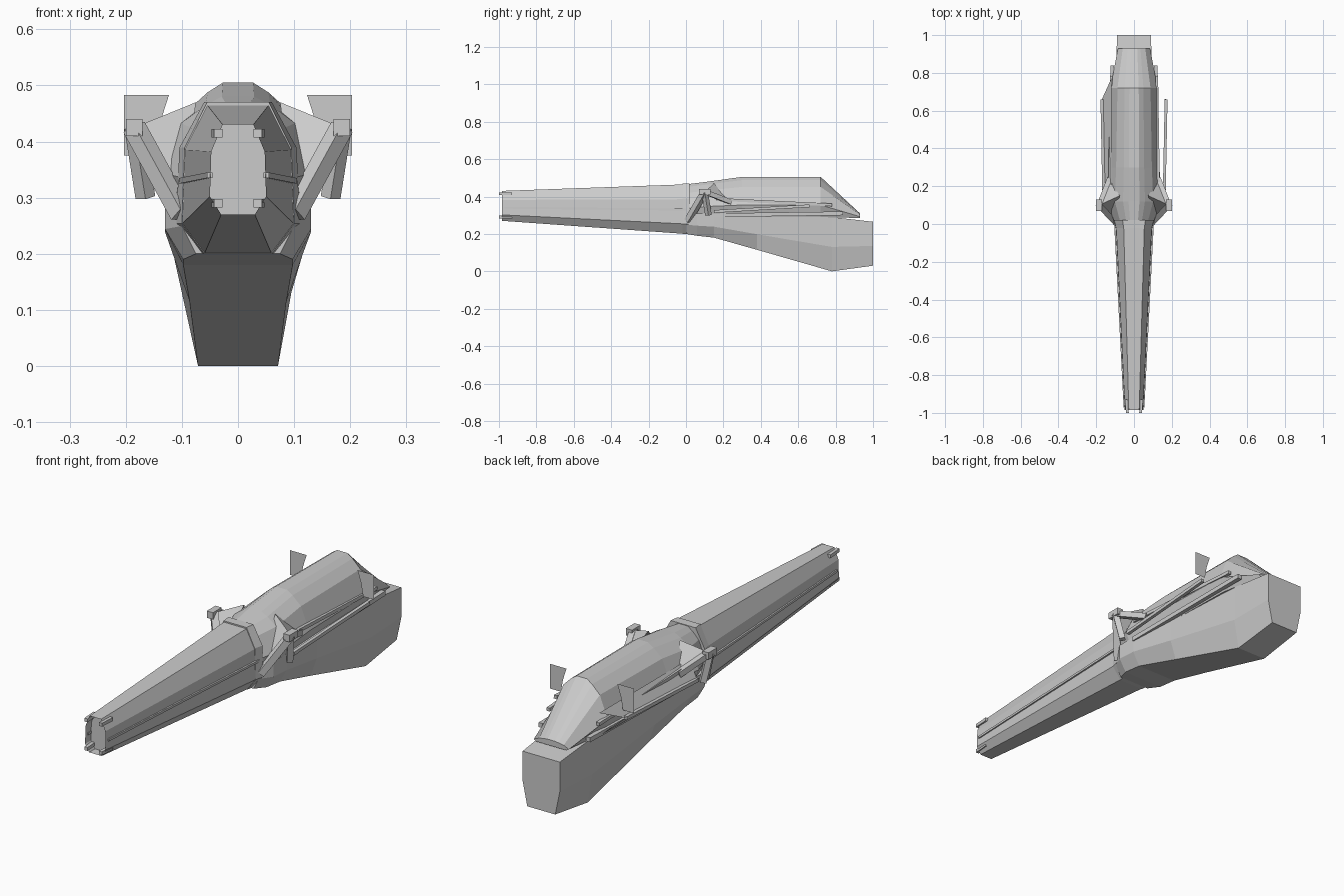
import bpy, bmesh
from mathutils import Vector

default = bpy.data.objects.get("Cube")
if default:
    bpy.data.objects.remove(default, do_unlink=True)


def finish(name, bm, mirrored=False):
    """Turn the bmesh into an object, optionally mirrored left to right."""
    bmesh.ops.recalc_face_normals(bm, faces=bm.faces)
    mesh = bpy.data.meshes.new(name)
    bm.to_mesh(mesh)
    bm.free()
    obj = bpy.data.objects.new(name, mesh)
    bpy.context.collection.objects.link(obj)
    if mirrored:
        obj.modifiers.new("Mirror", "MIRROR").use_axis[0] = True
    return obj


def loft(name, shape, stations, recess=0):
    """Skin one symmetric section along y.

    shape: (fraction of half width, fraction of height), bottom to top.
    stations: (y, half width, bottom, top).
    """
    bm = bmesh.new()
    outline = shape + [(-across, up) for across, up in reversed(shape)]
    rings = [
        [bm.verts.new((across * width, y, bottom + up * (top - bottom)))
         for across, up in outline]
        for y, width, bottom, top in stations
    ]
    for ring, following in zip(rings, rings[1:]):
        for i in range(len(ring)):
            bm.faces.new((ring[i - 1], ring[i], following[i], following[i - 1]))
    front = bm.faces.new(rings[0])
    bm.faces.new(rings[-1])
    if recess:
        bmesh.ops.inset_region(bm, faces=[front], thickness=0.01)
        bmesh.ops.translate(bm, verts=front.verts, vec=(0, recess, 0))
    return finish(name, bm)


def beam(name, start, end, thickness):
    """Mirrored pair of square bars, each running between two points."""
    start, end = Vector(start), Vector(end)
    axis = end - start
    bm = bmesh.new()
    bmesh.ops.create_cube(bm, size=1)
    bmesh.ops.scale(bm, vec=(thickness, thickness, axis.length), verts=bm.verts)
    turn = axis.to_track_quat("Z", "Y").to_matrix()
    bmesh.ops.rotate(bm, matrix=turn, verts=bm.verts)
    bmesh.ops.translate(bm, vec=(start + end) / 2, verts=bm.verts)
    return finish(name, bm, mirrored=True)


def panel(name, *points, mirrored=True):
    bm = bmesh.new()
    bm.faces.new([bm.verts.new(point) for point in points])
    return finish(name, bm, mirrored)


# Long tapering forward section with an open tip, and the collar behind it
tube = [(0.6, 0), (1, 0.2), (0.95, 0.7), (0.55, 1)]
loft("forward_barrel", tube,
     [(-0.985, 0.05, 0.27, 0.43), (0, 0.1, 0.2, 0.465)], recess=0.04)
loft("joint_collar", tube,
     [(-0.02, 0.1, 0.2, 0.47), (0.02, 0.11, 0.2, 0.47)])

# Raised upper body with a narrow ridge and a sloping tail
ridged = [(0.85, 0), (1, 0.3), (0.7, 0.75), (0.4, 0.92), (0.2, 1)]
loft("upper_body", ridged, [
    (0, 0.1, 0.28, 0.465),
    (0.12, 0.145, 0.29, 0.48),
    (0.3, 0.135, 0.29, 0.505),
    (0.72, 0.125, 0.29, 0.505),
    (0.93, 0.085, 0.285, 0.31),
])

# Deep lower hull dropping toward the rear
keel = [(0.75, 0), (1, 0.45), (1, 1)]
loft("lower_hull", keel, [
    (0, 0.1, 0.2, 0.31),
    (0.06, 0.13, 0.19, 0.31),
    (0.15, 0.13, 0.18, 0.31),
    (0.38, 0.115, 0.115, 0.3),
    (0.78, 0.095, 0, 0.29),
    (1, 0.09, 0.03, 0.265),
])

# Flared brackets beside the joint, with web plates closing them to the body
foot = Vector((0.1, 0.01, 0.27))
elbow = Vector((0.185, 0.1, 0.425))
shoulder = Vector((0.075, 0.15, 0.47))
flank = Vector((0.13, 0.24, 0.37))
hook_end = Vector((0.165, 0.12, 0.3))
cap_reach = Vector((0, 0.03, 0))
beam("bracket_struts", foot, elbow, 0.03)
beam("bracket_arms", flank, elbow, 0.025)
beam("bracket_hooks", elbow, hook_end, 0.025)
beam("bracket_caps", elbow - cap_reach, elbow + cap_reach, 0.03)
panel("bracket_front_webs", foot, elbow, shoulder)
panel("bracket_upper_webs", shoulder, elbow, flank)

# Upright fins standing off the tail
fin_y, fin_edge, fin_top, fin_base = 0.65, 0.203, 0.483, 0.375
panel("tail_fins",
      (fin_edge, fin_y, fin_top), (0.123, fin_y, fin_top),
      (0.14, fin_y, 0.43), (0.15, fin_y, fin_base), (fin_edge, fin_y, fin_base))

# Thin rails along the flanks and the barrel
rail_front = Vector((0.16, 0.15, 0.32))
rail_rear = Vector((0.17, 0.66, 0.35))
beam("side_rails", rail_front, rail_rear, 0.015)
beam("flank_ribs", (0.125, 0.15, 0.3), (0.115, 0.84, 0.31), 0.02)
beam("shoulder_ribs", (0.13, 0.16, 0.385), (0.12, 0.78, 0.355), 0.015)
beam("barrel_ridges", (0.05, -0.97, 0.34), (0.1, 0, 0.33), 0.01)

# Short prongs around the open tip
for place, height in (("lower", 0.29), ("upper", 0.415)):
    beam(place + "_tip_prongs", (0.035, -1, height), (0.04, -0.93, height), 0.015)

# Skirt filling the space inside the right rail
mirror_x = Vector((-1, 1, 1))
outer_front, outer_rear = rail_front * mirror_x, rail_rear * mirror_x
for place, height in (("upper", 0.4), ("lower", 0.3)):
    panel(place + "_right_skirt", outer_front, outer_rear,
          (-0.12, 0.77, height), (-0.12, 0.15, height), mirrored=False)
